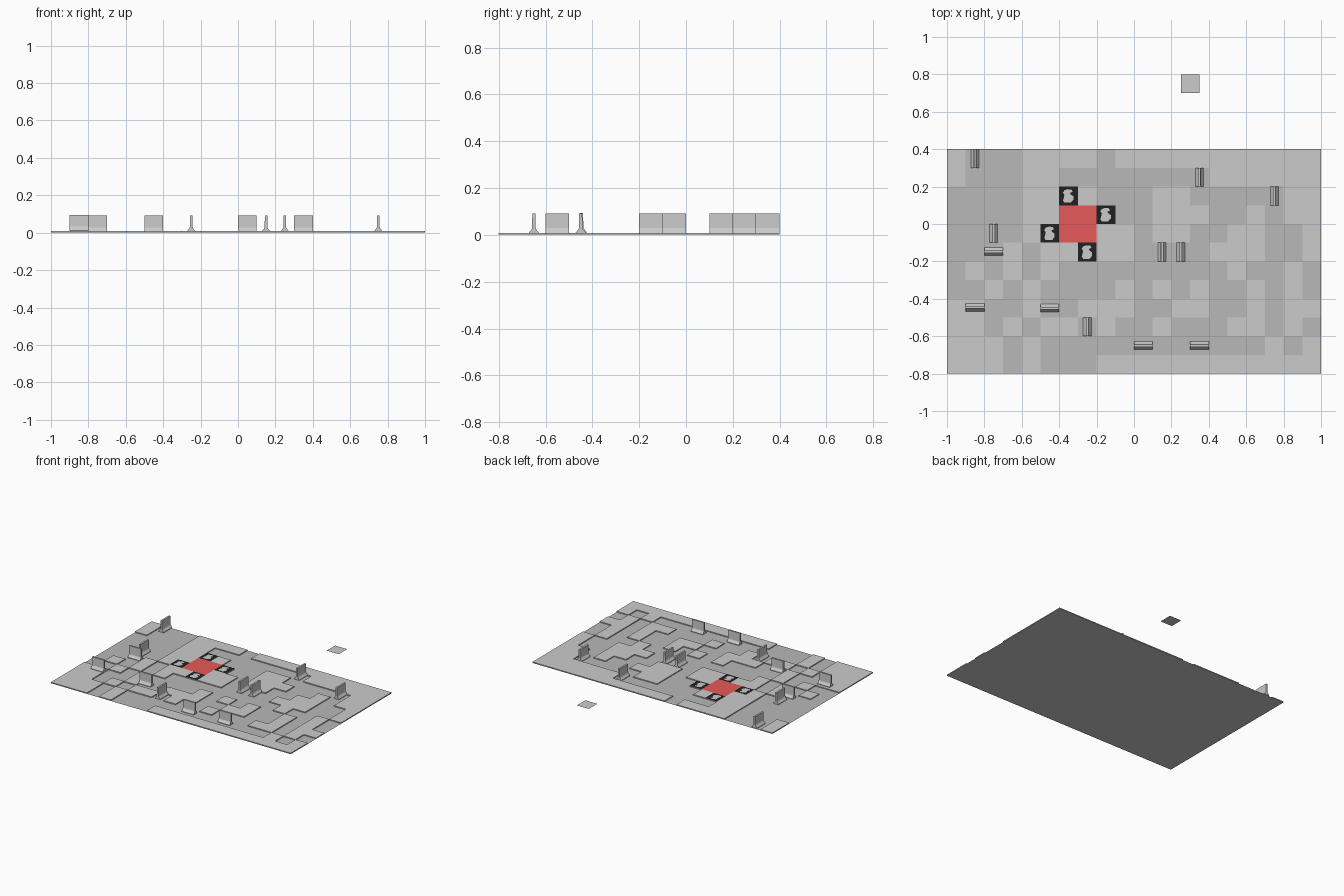
import bpy, bmesh, math
from mathutils import Matrix, Vector

if "Cube" in bpy.data.objects:
    bpy.data.objects.remove(bpy.data.objects["Cube"])

T = 0.1            # tile size
LOW, HIGH = 0.001, 0.008


def material(name, rgb):
    m = bpy.data.materials.new(name)
    m.diffuse_color = (*rgb, 1)
    m.use_nodes = True
    m.node_tree.nodes["Principled BSDF"].inputs["Base Color"].default_value = m.diffuse_color
    return m


DARK = material("dark_stone", (0.48, 0.48, 0.48))
RED = material("red", (0.8, 0.1, 0.1))
BLACK = material("black", (0.015, 0.015, 0.015))


def make(name, bm, mat=None):
    me = bpy.data.meshes.new(name)
    bm.to_mesh(me)
    bm.free()
    ob = bpy.data.objects.new(name, me)
    bpy.context.collection.objects.link(ob)
    if mat:
        me.materials.append(mat)
    return ob


def quad(bm, x0, y0, x1, y1, z):
    return bm.faces.new([bm.verts.new(p) for p in
                         ((x0, y0, z), (x1, y0, z), (x1, y1, z), (x0, y1, z))])


def plate(name, x0, y0, x1, y1, z, mat=None):
    bm = bmesh.new()
    quad(bm, x0, y0, x1, y1, z)
    return make(name, bm, mat)


# Floor map, back row first: '.' raised light tile, 'X' low dark tile
ROWS = [
    ".XXX....X...........",
    ".XXX..XXXXXXXX......",
    "XXXX....XXX..XXXXX..",
    "XXXX.....XX...XX.X..",
    "XXXX......X..XX..XX.",
    "XXX.X.....XXXX...XX.",
    "X.X.X.XXXXXXXXX.XX.X",
    "XX.X.XXXX.X.X.XX.X.X",
    "..XX.XX...XX..XX.X..",
    "..X.X..X.XX.XXX..X.X",
    "...X.XXXXXXXXXXXX.X.",
    "...X.XXX............",
]

# Dark floor base and raised light tiles
plate("floor_base", -1, -0.8, 1, 0.4, LOW, DARK)
bm = bmesh.new()
dark = lambda i, j: not (0 <= j < 12 and 0 <= i < 20) or ROWS[j][i] == "X"
for j, row in enumerate(ROWS):
    for i, c in enumerate(row):
        if c != ".":
            continue
        x, y = -1 + i * T, 0.4 - (j + 1) * T
        f = quad(bm, x, y, x + T, y + T, HIGH)
        top = [v.co.copy() for v in f.verts]
        # side strips only where the neighbour is lower
        for k, (di, dj) in enumerate(((0, 1), (1, 0), (0, -1), (-1, 0))):
            if dark(i + di, j + dj):
                a, b = top[k], top[(k + 1) % 4]
                bm.faces.new([bm.verts.new(p) for p in
                              (b, a, (a.x, a.y, LOW), (b.x, b.y, LOW))])
bmesh.ops.remove_doubles(bm, verts=bm.verts, dist=1e-5)
make("raised_tiles", bm)
plate("floor_underside", -1, -0.8, 1, 0.4, 0.0)

# Stray single tile behind the board
plate("loose_tile", 0.25, 0.7, 0.35, 0.8, 0.007)

# Red centre square
plate("red_square", -0.4, -0.1, -0.2, 0.1, HIGH + 0.0005, RED)

# Black pads with a pale curved blob inlay
BLOB = [(-.022, -.036), (.012, -.036), (.026, -.02), (.026, -.002), (.012, .008),
        (.008, .016), (.022, .022), (.016, .034), (-.004, .036), (-.022, .03),
        (-.03, .018), (-.022, .006), (-.026, -.012), (-.03, -.024)]
for n, (x, y) in enumerate(((-.35, .15), (-.15, .05), (-.45, -.05), (-.25, -.15))):
    plate(f"black_pad_{n}", x - .05, y - .05, x + .05, y + .05, HIGH + 0.0005, BLACK)
    bm = bmesh.new()
    bm.faces.new([bm.verts.new((x + u, y + v, HIGH + 0.001)) for u, v in BLOB])
    make(f"pad_inlay_{n}", bm)

# Barrier walls: flared foot, thin upright panel, extruded one tile long
HALF = [(.0215, 0), (.0215, .004), (.010, .018), (.0075, .024), (.0065, .086)]


def wall(n, x, y, along_x):
    bm = bmesh.new()
    outline = HALF + [(-u, z) for u, z in reversed(HALF)]
    f = bm.faces.new([bm.verts.new((u, -T / 2, z)) for u, z in outline])
    r = bmesh.ops.extrude_face_region(bm, geom=[f])
    bmesh.ops.translate(bm, vec=(0, T, 0),
                        verts=[g for g in r["geom"] if isinstance(g, bmesh.types.BMVert)])
    bmesh.ops.recalc_face_normals(bm, faces=bm.faces)
    ob = make(f"barrier_wall_{n}", bm)
    i, j = int((x + 1) / T), int((0.4 - y) / T)
    ob.location = (x, y, LOW + .004 if dark(i, j) else HIGH)
    ob.rotation_euler.z = math.pi / 2 if along_x else 0


ALONG_Y = [(-.85, .35), (.35, .25), (.75, .15), (-.75, -.05),
           (.15, -.15), (.25, -.15), (-.25, -.55)]
ALONG_X = [(-.75, -.148), (-.85, -.446), (-.45, -.45), (.05, -.65), (.35, -.65)]
for n, (x, y) in enumerate(ALONG_Y + ALONG_X):
    wall(n, x, y, n >= len(ALONG_Y))
